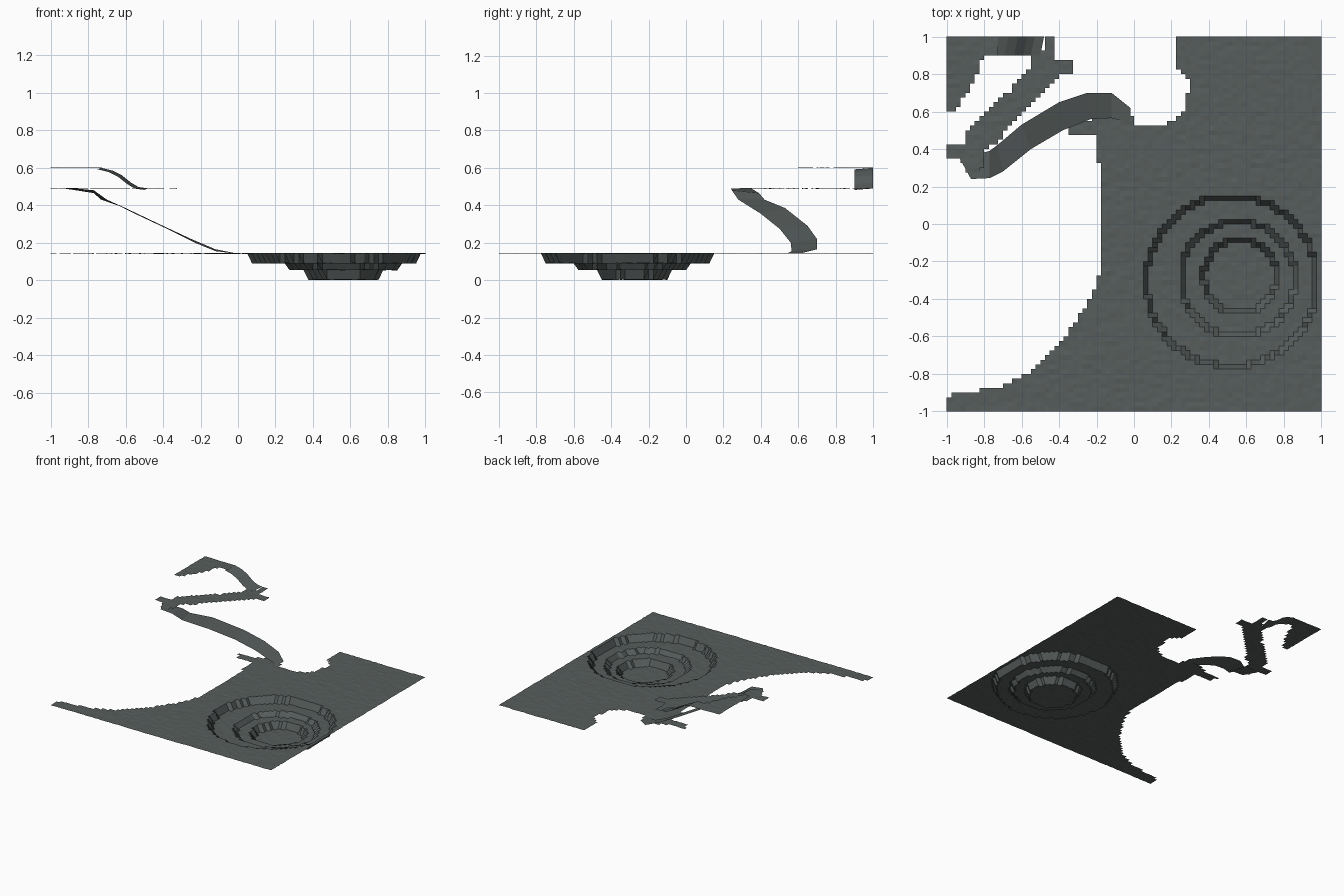
import bpy, bmesh, math, random

if "Cube" in bpy.data.objects:
    bpy.data.objects.remove(bpy.data.objects["Cube"])

random.seed(4)
N = 80
CELL = 2 / N

rock = bpy.data.materials.new("dark_rock")
rock.diffuse_color = (0.095, 0.11, 0.108, 1)
rock.use_nodes = True
rock.node_tree.nodes["Principled BSDF"].inputs["Base Color"].default_value = rock.diffuse_color


def inside(x, y, outline):
    hit = False
    for (x1, y1), (x2, y2) in zip(outline, outline[1:] + outline[:1]):
        if (y1 > y) != (y2 > y) and x < (x2 - x1) * (y - y1) / (y2 - y1) + x1:
            hit = not hit
    return hit


def finish(name, bm):
    mesh = bpy.data.meshes.new(name)
    bmesh.ops.recalc_face_normals(bm, faces=bm.faces)
    if sum(f.normal.z for f in bm.faces) < 0:
        bmesh.ops.reverse_faces(bm, faces=bm.faces)
    bm.to_mesh(mesh)
    bm.free()
    mesh.materials.append(rock)
    bpy.context.collection.objects.link(bpy.data.objects.new(name, mesh))


def terrace(name, outline, height):
    """Sheet of square cells filling an outline, with stepped edges."""
    bm = bmesh.new()
    verts = {}

    def corner(i, j):
        if (i, j) not in verts:
            x, y = -1 + i * CELL, -1 + j * CELL
            verts[i, j] = bm.verts.new((x, y, height(x, y) + random.uniform(-.002, .002)))
        return verts[i, j]

    for i in range(N):
        for j in range(N):
            if inside(-1 + (i + .5) * CELL, -1 + (j + .5) * CELL, outline):
                bm.faces.new([corner(i, j), corner(i + 1, j),
                              corner(i + 1, j + 1), corner(i, j + 1)])
    finish(name, bm)


def ramp(name, left, right):
    """Ribbon between two edge paths."""
    bm = bmesh.new()
    a = [bm.verts.new(p) for p in left]
    b = [bm.verts.new(p) for p in right]
    for k in range(len(a) - 1):
        bm.faces.new([a[k], a[k + 1], b[k + 1], b[k]])
    finish(name, bm)


# Pit steps: centre x, centre y, radius, floor height
PIT = [(.52, -.305, .455, .09), (.555, -.292, .305, .055), (.565, -.28, .195, .003)]


def ground_height(x, y):
    z = .143
    for cx, cy, r, floor in PIT:
        if math.hypot(x - cx, y - cy) < r:
            z = floor
    return z


# Lower ground with the stepped pit
terrace("ground_with_pit", [
    (-1, -1), (1, -1), (1, 1), (.22, 1), (.22, .85), (.27, .8), (.295, .75),
    (.28, .64), (.25, .58), (.17, .53), (0, .53), (-.02, .6), (-.13, .61),
    (-.22, .56), (-.37, .55), (-.35, .47), (-.2, .47), (-.195, .32), (-.17, .31),
    (-.17, -.2), (-.22, -.38), (-.35, -.58), (-.56, -.8), (-.75, -.88),
    (-.96, -.9), (-1, -.93)], ground_height)

# Middle ledge
terrace("middle_ledge", [
    (-1, .35), (-.92, .35), (-.89, .27), (-.8, .3), (-.8, .4), (-.74, .43),
    (-.52, .68), (-.4, .79), (-.32, .8), (-.32, .86), (-.42, .88), (-.42, 1),
    (-.48, 1), (-.49, .9), (-.54, .9), (-.54, .85), (-.6, .8), (-.65, .72),
    (-.78, .61), (-.9, .5), (-.91, .42), (-1, .42)], lambda x, y: .49)

# Top ledge
terrace("top_ledge", [
    (-1, .61), (-.96, .61), (-.88, .7), (-.82, .84), (-.8, .9), (-.72, .9),
    (-.72, 1), (-1, 1)], lambda x, y: .6)

# Long ramp from the ground up to the middle ledge
ramp("lower_ramp",
     [(-.02, .62, .145), (-.12, .70, .165), (-.25, .70, .22), (-.4, .65, .29),
      (-.6, .53, .385), (-.73, .42, .43), (-.77, .39, .465), (-.93, .35, .49)],
     [(-.02, .54, .143), (-.12, .565, .155), (-.23, .56, .2), (-.38, .5, .275),
      (-.55, .4, .355), (-.7, .28, .43), (-.77, .245, .48), (-.87, .24, .49)])

# Short ramp from the middle ledge to the top ledge
short = [(-.73, .6), (-.67, .585), (-.62, .56), (-.57, .52), (-.53, .497), (-.48, .49)]
ramp("upper_ramp", [(x, 1, z) for x, z in short], [(x - .02, .9, z - .008) for x, z in short])
